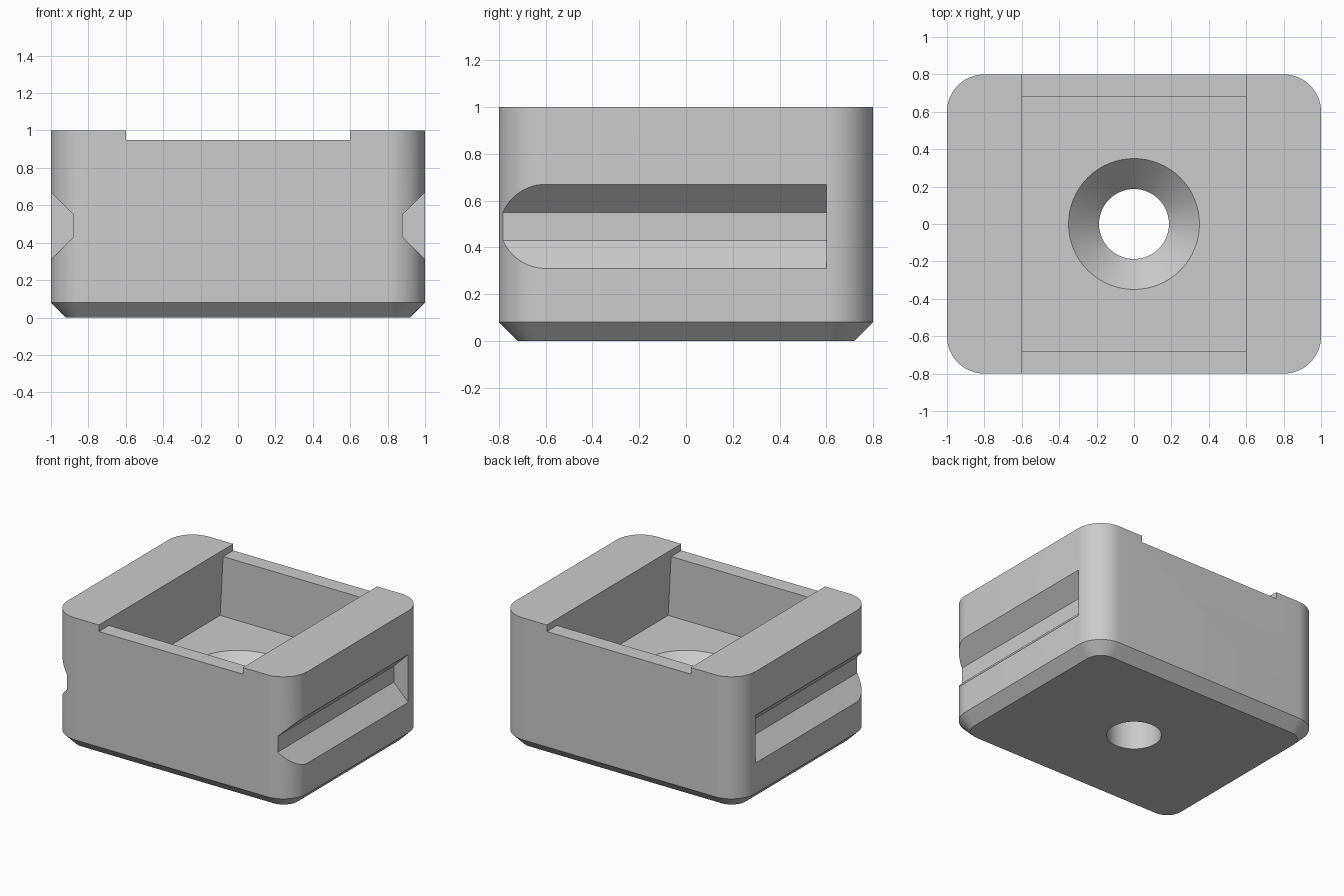
import bpy, bmesh, math

if "Cube" in bpy.data.objects:
    bpy.data.objects.remove(bpy.data.objects["Cube"])

grey = bpy.data.materials.new("light grey")
grey.use_nodes = True
grey.diffuse_color = (0.6, 0.6, 0.6, 1)
grey.node_tree.nodes["Principled BSDF"].inputs["Base Color"].default_value = (0.6, 0.6, 0.6, 1)


def loft(name, rings):
    """Closed solid through a stack of rings with equal point counts."""
    bm = bmesh.new()
    loops = [[bm.verts.new(p) for p in ring] for ring in rings]
    for low, high in zip(loops, loops[1:]):
        for i in range(len(low)):
            j = (i + 1) % len(low)
            bm.faces.new((low[i], low[j], high[j], high[i]))
    bm.faces.new(loops[0][::-1])
    bm.faces.new(loops[-1])
    bmesh.ops.recalc_face_normals(bm, faces=bm.faces)
    mesh = bpy.data.meshes.new(name)
    bm.to_mesh(mesh)
    bm.free()
    mesh.materials.append(grey)
    obj = bpy.data.objects.new(name, mesh)
    bpy.context.collection.objects.link(obj)
    return obj


def rounded_rect(z, inset, steps=16):
    radius = 0.2 - inset
    ring = []
    for k, (sx, sy) in enumerate([(1, 1), (-1, 1), (-1, -1), (1, -1)]):
        for i in range(steps + 1):
            a = (k + i / steps) * math.pi / 2
            ring.append((sx * 0.8 + radius * math.cos(a), sy * 0.6 + radius * math.sin(a), z))
    return ring


def circle(radius, z, sides=64):
    angles = [2 * math.pi * i / sides for i in range(sides)]
    return [(radius * math.cos(a), radius * math.sin(a), z) for a in angles]


def prism(name, profile, y0, y1):
    return loft(name, [[(x, y, z) for x, z in profile] for y in (y0, y1)])


# Rounded block with a chamfered base
block = loft("block_body", [rounded_rect(0, 0.08), rounded_rect(0.08, 0), rounded_rect(1, 0)])

# Shallow channel across the top, then the undercut pocket and screw hole
cutters = [
    prism("top_channel_cutter", [(-0.6, 0.95), (0.6, 0.95), (0.6, 1.1), (-0.6, 1.1)], -1, 1),
    prism("pocket_cutter", [(-0.625, 0.5), (0.625, 0.5), (0.599, 0.97), (-0.599, 0.97)], -0.68, 0.68),
    loft("screw_hole_cutter", [circle(0.187, -0.1), circle(0.187, 0.337),
                               circle(0.35, 0.5), circle(0.4, 0.55)]),
]

# Side grooves, open at the front and stopped near the back
for side in (-1, 1):
    groove = [(1.1, 0.21), (0.88, 0.43), (0.88, 0.55), (1.1, 0.77)]
    cutters.append(prism("side_groove_cutter", [(side * x, z) for x, z in groove], -1, 0.6))

bpy.ops.object.select_all(action='DESELECT')
block.select_set(True)
bpy.context.view_layer.objects.active = block
for cutter in cutters:
    cutter.hide_render = True
    cut = block.modifiers.new(cutter.name, 'BOOLEAN')
    cut.operation = 'DIFFERENCE'
    cut.solver = 'EXACT'
    cut.object = cutter
    bpy.ops.object.modifier_apply(modifier=cut.name)
    bpy.data.objects.remove(cutter)

bpy.ops.object.shade_smooth_by_angle(angle=math.radians(25))
